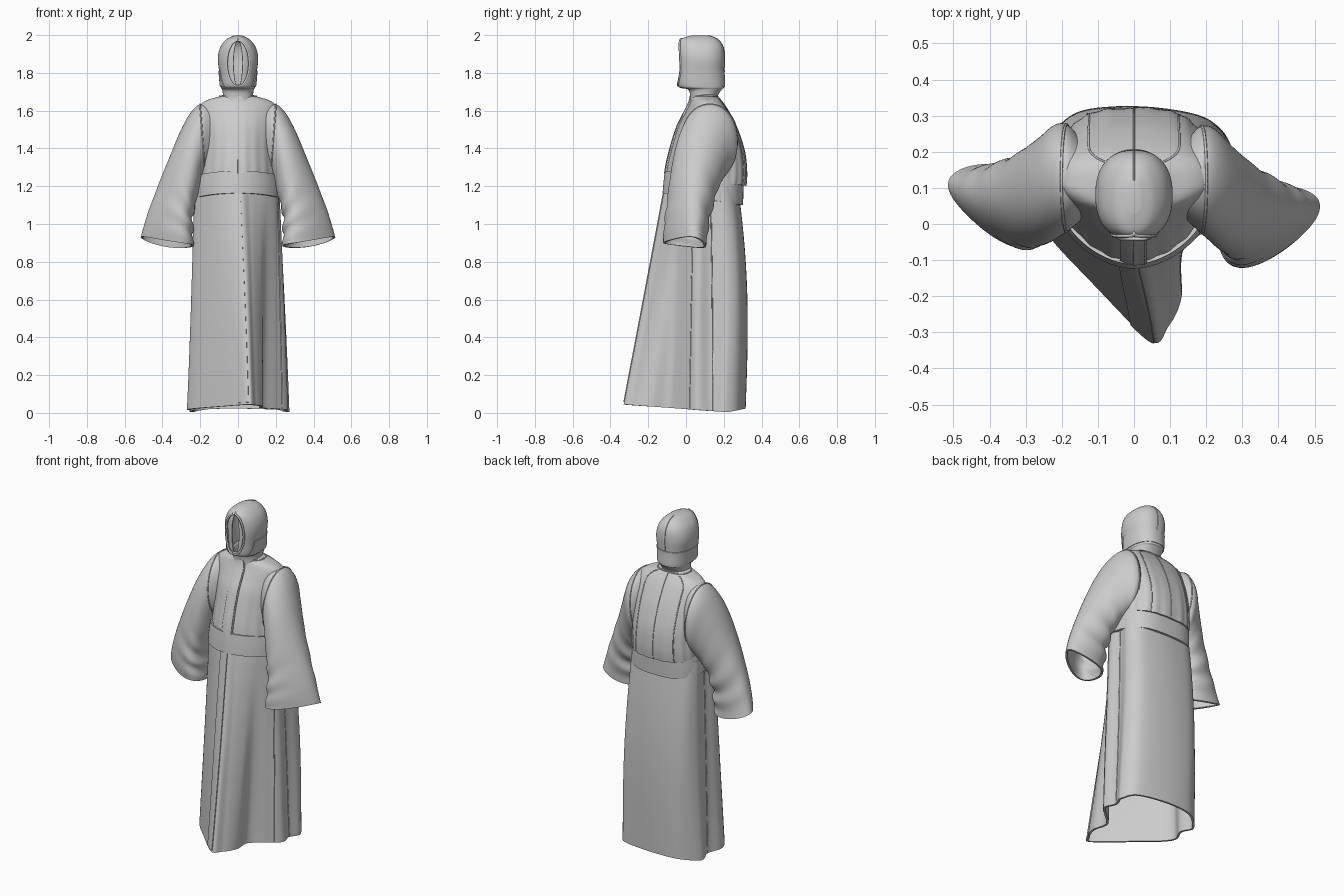
import bpy, bmesh, math
from math import sin, cos, pi, exp, asin, sqrt

if "Cube" in bpy.data.objects:
    bpy.data.objects.remove(bpy.data.objects["Cube"])


def spline(P, t, closed=False):
    """Catmull-Rom through tuples P, t in 0..1."""
    n = len(P)
    segs = n if closed else n - 1
    f = (t % 1.0 if closed else min(max(t, 0), 1)) * segs
    i = min(int(f), segs - 1)
    f -= i
    g = (lambda k: P[k % n]) if closed else (lambda k: P[min(max(k, 0), n - 1)])
    return [0.5 * (2*b + (c - a)*f + (2*a - 5*b + 4*c - d)*f*f + (3*b - a - 3*c + d)*f**3)
            for a, b, c, d in zip(g(i - 1), g(i), g(i + 1), g(i + 2))]


def sup(a, n):
    """Superellipse unit point."""
    c, s = cos(a), sin(a)
    return math.copysign(abs(c)**(2/n), c), math.copysign(abs(s)**(2/n), s)


def surface(name, S, nu, nv, u=(0, 1), v=(0, 1), thick=0.012, offset=-1, cap=False):
    """Grid mesh sampled from S(u, v), thickened into cloth."""
    bm = bmesh.new()
    g = [[bm.verts.new(S(u[0] + (u[1]-u[0])*i/nu, v[0] + (v[1]-v[0])*j/nv))
          for i in range(nu + 1)] for j in range(nv + 1)]
    for j in range(nv):
        for i in range(nu):
            bm.faces.new((g[j][i], g[j][i+1], g[j+1][i+1], g[j+1][i]))
    if cap:
        bm.faces.new(g[nv][:-1])
    bmesh.ops.remove_doubles(bm, verts=bm.verts, dist=1e-5)
    me = bpy.data.meshes.new(name)
    bm.to_mesh(me)
    bm.free()
    ob = bpy.data.objects.new(name, me)
    bpy.context.collection.objects.link(ob)
    bpy.ops.object.select_all(action='DESELECT')
    ob.select_set(True)
    bpy.context.view_layer.objects.active = ob
    m = ob.modifiers.new("cloth", 'SOLIDIFY')
    m.thickness, m.offset = thick, offset
    bpy.ops.object.modifier_apply(modifier=m.name)
    bpy.ops.object.shade_smooth_by_angle(angle=math.radians(40))
    return ob


def seam(name, pts, r=0.003, closed=False):
    """Stitched seam as a thin half-buried cord."""
    cu = bpy.data.curves.new(name, 'CURVE')
    cu.dimensions = '3D'
    cu.bevel_depth, cu.bevel_resolution = r, 1
    sp = cu.splines.new('POLY')
    sp.points.add(len(pts) - 1)
    for p, q in zip(sp.points, pts):
        p.co = (*q, 1)
    sp.use_cyclic_u = closed
    bpy.context.collection.objects.link(bpy.data.objects.new(name, cu))


# Skirt: blend from waist outline to the asymmetric hem outline
WAIST = [(0, -.11), (.06, -.085), (.11, -.055), (.155, -.025), (.2, .02), (.218, .07),
         (.208, .13), (.215, .2), (.165, .252), (.06, .272), (-.06, .272), (-.165, .252),
         (-.215, .2), (-.212, .13), (-.226, .05), (-.13, -.05)]
HEM = [(.045, -.324), (.10, -.28), (.13, -.19), (.13, -.09), (.20, -.01), (.268, .06),
       (.245, .14), (.272, .21), (.225, .275), (.085, .308), (-.06, .315), (-.175, .292),
       (-.25, .21), (-.24, .13), (-.265, .02), (-.13, -.15)]


def skirt(u, v):
    t = 1 - v
    a, b = spline(WAIST, u, True), spline(HEM, u, True)
    x, y = (p + (q - p)*t for p, q in zip(a, b))
    y += 0.03*sin(pi*t**.9) * min(max((y - .12)/.12, 0), 1)
    x += 0.004*sin(u*2*pi*7 + 3*t)*t
    hem = 0.02 - 0.075*y if y < .22 else 0.0035 + (y - .22)*.2
    return x, y, hem + (1.2 - hem)*v


surface("skirt", skirt, 160, 50)
surface("skirt_front_placket", skirt, 12, 50, (-.022, .008), (0.01, .98), .010, 0)
for k, u in enumerate((6/16, 13/16, 4.4/16)):
    seam(f"skirt_side_seam_{k+1}", [skirt(u, j/30) for j in range(31)])


# Body lofts: keys are (z, half width, front y, back y)
def loft(keys, n_front, n_back, tilt=0, gather=0):
    def S(u, v):
        z, rx, f, b = spline(keys, v)
        a = 2*pi*u - pi/2
        cx, cy = sup(a, n_front if sin(a) < 0 else n_back)
        k = 1 + gather*sin(22*a)*(1 - v)**2
        y = (f + b)/2 + (b - f)/2*cy*k
        return rx*cx*k, y, z - tilt*(1 - v if gather else 1)*(y - .1)/.2
    return S


torso = loft([(1.235, .214, -.106, .318), (1.30, .21, -.096, .322), (1.40, .205, -.072, .312),
              (1.50, .207, -.042, .28), (1.57, .208, -.01, .246), (1.625, .203, .016, .212),
              (1.655, .165, .026, .188), (1.675, .10, .03, .17), (1.69, .07, .032, .155)],
             1.8, 2.9, .03, .01)
surface("torso", torso, 128, 44)
surface("chest_placket", torso, 12, 30, (-.034, .032), (0, .88), .012, 0)
surface("chest_centre_band", torso, 6, 30, (-.004, .028), (0, .88), .02, 0)
for k, u in enumerate((.5, .42, .58)):
    seam(f"back_seam_{k+1}", [torso(u, j*.85/24) for j in range(25)])
seam("neckline", [torso(i/48, .88) for i in range(48)], .004, True)

belt = loft([(1.13, .228, -.124, .302), (1.19, .226, -.119, .304), (1.25, .219, -.112, .306)],
            1.8, 2.9, .03)
surface("belt", belt, 96, 8, thick=.016)


# Hood: neck to crown, with an almond-shaped face opening
HOOD = [(1.62, .088, .02, .172), (1.675, .08, .022, .168), (1.712, .084, .01, .19),
        (1.728, .092, -.04, .203), (1.80, .099, -.045, .201), (1.88, .107, -.045, .205),
        (1.94, .092, -.041, .196), (1.98, .058, -.024, .165), (1.998, .02, .03, .12)]


def hood_shape(width, inset):
    def S(u, v):
        z, rx, f, b = spline(HOOD, v)
        rx, f, b, n = rx - inset*.7, f + inset, b - inset, 2.3
        h = 1 - ((z - 1.85)/.122)**2
        d = asin(min((width*sqrt(max(h, 0))/rx)**(n/2), 1))
        cx, cy = sup(-pi/2 + d + u*(2*pi - 2*d), n)
        return rx*cx, (f + b)/2 + (b - f)/2*cy, z
    return S


hood = hood_shape(.06, 0)
surface("hood", hood, 96, 64, thick=.008, cap=True)
surface("hood_lining", hood_shape(.024, .018), 80, 40, v=(.4, .9), thick=.006)
surface("hood_lower_band", hood, 60, 10, (.12, .88), (.375, .52), .008, 0)
rim = [.385 + j*.49/30 for j in range(31)]
seam("hood_face_rim", [hood(0, v) for v in rim] + [hood(1, v) for v in rim[::-1]], .006, True)
seam("hood_crown_seam", [hood(.5, .4 + j*.6/24) for j in range(25)], .003)

# Sleeves: keys are outer x, z, inner x, z, front y, back y, from cuff to shoulder
SLEEVE = [(.515, .93, .235, .885, -.098, .105), (.483, 1.04, .238, .955, -.10, .118),
          (.432, 1.18, .238, 1.04, -.093, .14), (.365, 1.35, .222, 1.12, -.085, .178),
          (.302, 1.50, .20, 1.18, -.068, .225), (.245, 1.597, .185, 1.23, -.045, .268),
          (.19, 1.637, .17, 1.26, -.02, .268), (.13, 1.62, .14, 1.28, .02, .22)]


def sleeve_shape(s, shift):
    def S(u, v):
        ox, oz, ix, iz, f, b = spline(SLEEVE, v)
        a = 2*pi*(u if s > 0 else 1 - u)
        c, d = sup(a, 2.1)
        inner = .5 - .5*cos(a + .5)
        # Elbow wrinkles on the inner and front side
        k = 1 + .075*inner*sin(42*v + 2*sin(a))*exp(-((v - .24)/.16)**2)
        k += .03*sin(3*a + 9*v)*(1 - v)*v
        low = (1 - v)**1.5
        y = (f + b)/2 + (b - f)/2*d*k*(1 - .3*c*low) + .045*c*low + shift*low
        x = (ox + ix)/2 + (ox - ix)/2*c*k
        z = (oz + iz)/2 + (oz - iz)/2*c*k - .012*low*(1 - c*c) - .016*d*low
        return s*x, y, z
    return S


for side, s, shift in (("right", 1, 0), ("left", -1, .06)):
    S = sleeve_shape(s, shift)
    surface(f"sleeve_{side}", S, 80, 70, thick=.012)
    seam(f"armhole_seam_{side}", [S(i/64, .83) for i in range(64)], .004, True)
